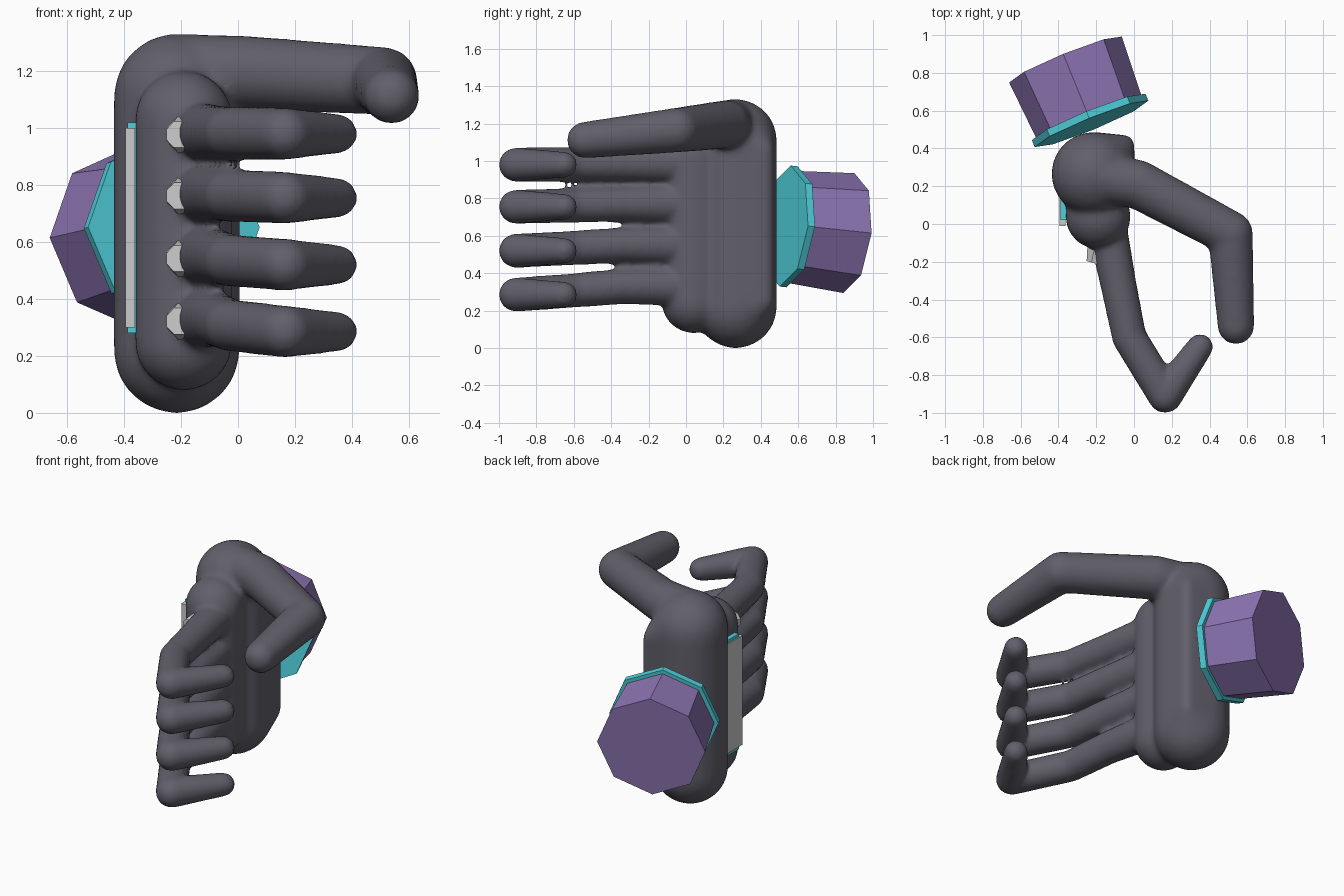
import bpy, bmesh, math
from mathutils import Vector, Matrix

if "Cube" in bpy.data.objects:
    bpy.data.objects.remove(bpy.data.objects["Cube"])


def material(name, rgb):
    m = bpy.data.materials.new(name)
    m.diffuse_color = (*rgb, 1)
    m.use_nodes = True
    m.node_tree.nodes["Principled BSDF"].inputs["Base Color"].default_value = m.diffuse_color
    return m


DARK = material("dark_glove", (0.12, 0.115, 0.145))
PURPLE = material("purple", (0.27, 0.18, 0.46))
CYAN = material("cyan", (0.08, 0.62, 0.70))


def finish(name, bm, mat=None):
    me = bpy.data.meshes.new(name)
    bm.to_mesh(me)
    bm.free()
    ob = bpy.data.objects.new(name, me)
    bpy.context.collection.objects.link(ob)
    if mat:
        me.materials.append(mat)
    return ob


def add_hull(target, balls):
    """Convex skin around spheres given as (x, y, z, radius)."""
    bm = bmesh.new()
    for x, y, z, r in balls:
        ball = bmesh.new()
        bmesh.ops.create_icosphere(ball, subdivisions=3, radius=r)
        for v in ball.verts:
            bm.verts.new(v.co + Vector((x, y, z)))
        ball.free()
    bmesh.ops.convex_hull(bm, input=bm.verts[:])
    loose = [v for v in bm.verts if not v.link_faces]
    bmesh.ops.delete(bm, geom=loose, context='VERTS')
    bmesh.ops.recalc_face_normals(bm, faces=bm.faces[:])
    tmp = bpy.data.meshes.new("tmp")
    bm.to_mesh(tmp)
    bm.free()
    target.from_mesh(tmp)
    bpy.data.meshes.remove(tmp)


def add_chain(target, balls):
    for a, b in zip(balls, balls[1:]):
        add_hull(target, [a, b])


def frustum(name, start, axis, length, r1, r2, sides, mat=None, turn=0):
    """Flat-sided tapered cylinder along an axis, one corner pointing up."""
    n = Vector(axis).normalized()
    up = (Vector((0, 0, 1)) - n * n.z).normalized()
    side = up.cross(n)
    rot = Matrix((side, up, n)).transposed().to_4x4()
    bm = bmesh.new()
    bmesh.ops.create_cone(bm, cap_ends=True, segments=sides, radius1=r1, radius2=r2, depth=length)
    mid = Vector(start) + n * length / 2
    bm.transform(Matrix.Translation(mid) @ rot @ Matrix.Rotation(turn, 4, 'Z'))
    return finish(name, bm, mat)


def box(name, lo, hi, mat=None):
    lo, hi = Vector(lo), Vector(hi)
    bm = bmesh.new()
    bmesh.ops.create_cube(bm, size=1)
    bm.transform(Matrix.Translation((lo + hi) / 2) @ Matrix.Diagonal((*(hi - lo), 1)))
    return finish(name, bm, mat)


hand = bmesh.new()
# palm: heavy back column with a ridge on the palm side
add_hull(hand, [(-0.215, 0.265, 0.22, 0.222), (-0.215, 0.265, 1.11, 0.222),
                (-0.05, 0.42, 0.25, 0.05), (-0.05, 0.42, 1.06, 0.05)])
# knuckle column
add_hull(hand, [(-0.19, 0.04, 0.25, 0.172), (-0.19, 0.04, 1.03, 0.172)])
# four bent fingers, fanning slightly toward the tips
FINGERS = [(0.985, 0.98), (0.77, 0.755), (0.55, 0.52), (0.33, 0.285)]
for zb, zt in FINGERS:
    add_chain(hand, [(-0.13, -0.08, zb, 0.105), (-0.08, -0.33, zb, 0.096),
                     (-0.025, -0.60, (zb + zt) / 2, 0.092),
                     (0.165, -0.91, zt, 0.092), (0.35, -0.65, zt, 0.07)])
# thumb
add_chain(hand, [(-0.2, 0.25, 1.19, 0.14), (0.02, 0.21, 1.195, 0.13),
                 (0.51, -0.05, 1.165, 0.12), (0.54, -0.54, 1.112, 0.098)])
hand_ob = finish("gloved_hand", hand, DARK)
rm = hand_ob.modifiers.new("fuse", 'REMESH')
rm.mode = 'VOXEL'
rm.voxel_size = 0.016
rm.use_smooth_shade = True
sm = hand_ob.modifiers.new("soften", 'SMOOTH')
sm.factor = 0.5
sm.iterations = 10

# knuckle studs
for i, (zb, zt) in enumerate(FINGERS):
    frustum(f"knuckle_stud_{i + 1}", (-0.172, -0.10, zb - 0.008), (-0.3, -0.95, 0), 0.115,
            0.082, 0.05, 8, turn=math.pi / 8)

# plate on the back of the hand with its glowing backing
box("hand_plate", (-0.395, -0.01, 0.30), (-0.362, 0.20, 1.00))
box("plate_backing", (-0.388, 0.02, 0.28), (-0.35, 0.18, 1.02), CYAN)

# wrist ring and octagonal cuff, tilted behind the hand
AXIS = (-0.375, 0.92, -0.10)
frustum("wrist_ring", (-0.225, 0.53, 0.652), AXIS, 0.04, 0.325, 0.325, 8, CYAN)
frustum("cuff", (-0.237, 0.562, 0.648), AXIS, 0.335, 0.30, 0.322, 8, PURPLE)
